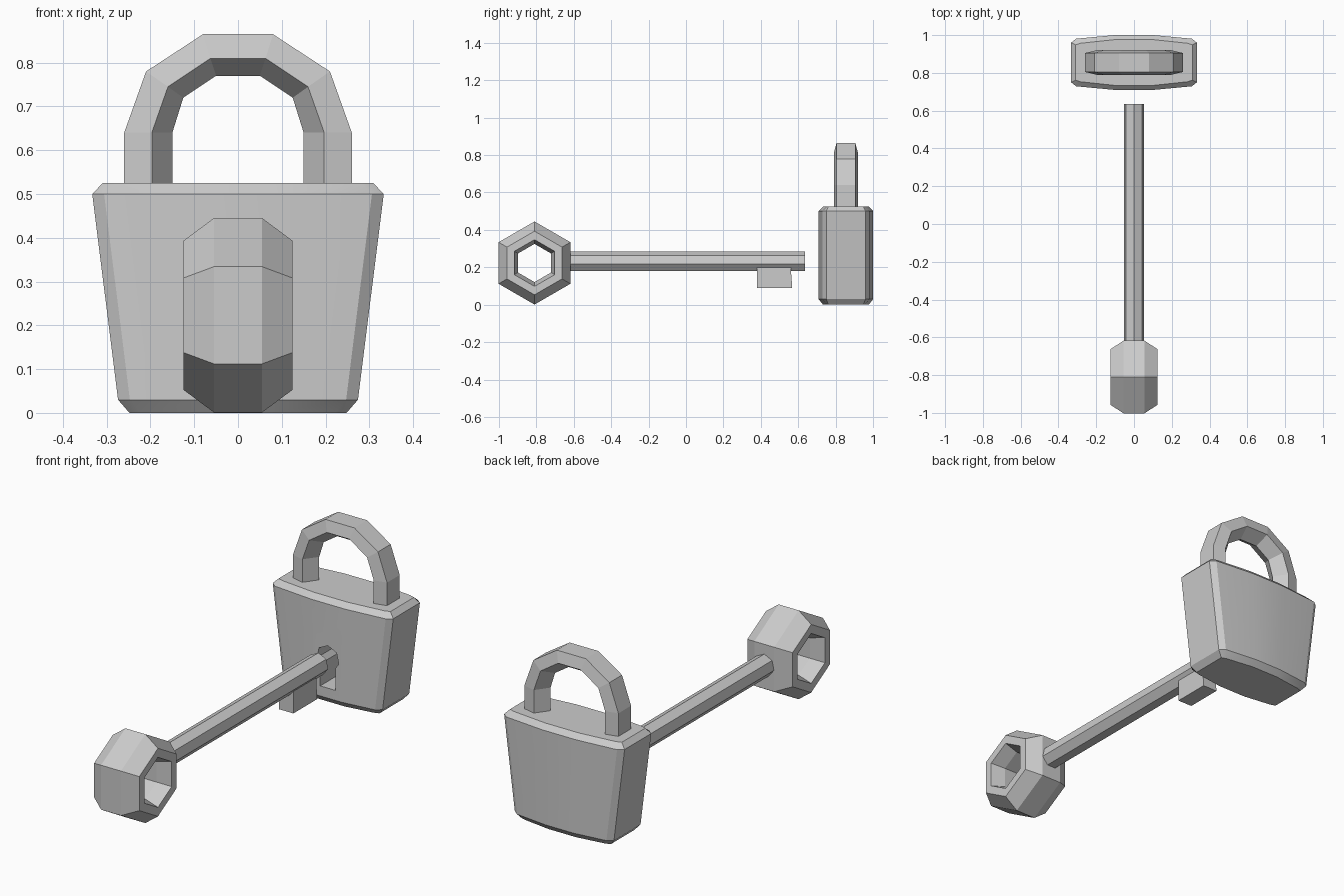
import bpy, bmesh, math

if "Cube" in bpy.data.objects:
    bpy.data.objects.remove(bpy.data.objects["Cube"])

YC = 0.855           # depth centre of the padlock
ZK = 0.23            # height of key shaft and keyhole


def loft(name, rings, cap=True, loop=False):
    """Skin equal-length rings of points into one mesh object."""
    bm = bmesh.new()
    vs = [[bm.verts.new(p) for p in r] for r in rings]
    n = len(vs[0])
    pairs = list(zip(vs, vs[1:]))
    if loop:
        pairs.append((vs[-1], vs[0]))
    for a, b in pairs:
        for i in range(n):
            j = (i + 1) % n
            bm.faces.new((a[i], a[j], b[j], b[i]))
    if cap and not loop:
        bm.faces.new(vs[0])
        bm.faces.new(vs[-1])
    bmesh.ops.recalc_face_normals(bm, faces=bm.faces)
    me = bpy.data.meshes.new(name)
    bm.to_mesh(me)
    bm.free()
    ob = bpy.data.objects.new(name, me)
    bpy.context.collection.objects.link(ob)
    return ob


def polygon(n, r):
    """Regular polygon with one corner straight up."""
    return [(r * math.sin(2 * math.pi * i / n), r * math.cos(2 * math.pi * i / n)) for i in range(n)]


# Padlock body: tapered block with bulging front and back, chamfered all round
def plan(w, inset, z):
    q = [(w - inset, 0.105 - inset / 2), (w - 0.027 - inset, 0.126 - inset), (w * 0.28, 0.146 - inset)]
    pts = q + [(-x, y) for x, y in q[::-1]]
    pts += [(-x, -y) for x, y in pts]
    return [(x, YC + y, z) for x, y in pts]


body = loft("padlock_body", [plan(0.272, 0.024, 0), plan(0.274, 0, 0.03),
                             plan(0.333, 0, 0.5), plan(0.333, 0.024, 0.525)])

# Keyhole: seven-sided hole with a slot below, sunk into the front
h = polygon(7, 0.062)
outline = h[:3] + [(0.042, -0.04), (0.042, -0.15), (-0.042, -0.15), (-0.042, -0.04)] + h[5:]
cutter = loft("keyhole_cutter", [[(x, y, ZK + z) for x, z in outline] for y in (0.65, 0.9)])
mod = body.modifiers.new("keyhole", 'BOOLEAN')
mod.object = cutter
mod.solver = 'EXACT'
bpy.context.view_layer.objects.active = body
body.select_set(True)
bpy.ops.object.modifier_apply(modifier="keyhole")
bpy.ops.object.shade_smooth_by_angle(angle=math.radians(20))
bpy.data.objects.remove(cutter)

# Shackle: five-sided section swept along the arch (outer, middle, inner x/z)
half = [((0.26, 0.50), (0.197, 0.50), (0.15, 0.50)),
        ((0.26, 0.64), (0.197, 0.64), (0.15, 0.64)),
        ((0.21, 0.78), (0.16, 0.745), (0.125, 0.72)),
        ((0.08, 0.865), (0.063, 0.81), (0.05, 0.77))]
arch = half + [tuple((-x, z) for x, z in s) for s in half[::-1]]
rings = []
for o, m, i in arch:
    section = [(o, 0.05), (m, 0.065), (i, 0), (m, -0.065), (o, -0.05)]
    rings.append([(p[0], YC + y, p[1]) for p, y in section])
loft("shackle", rings)

# Key head: six-sided ring with chamfered rims
profile = [(0.222, 0.055), (0.17, 0.125), (0.125, 0.125), (0.102, 0.055)]
profile += [(r, -x) for r, x in profile[::-1]]
loft("key_head", [[(x, -0.81 + y, 0.223 + z) for y, z in polygon(6, r)] for r, x in profile], loop=True)

# Key shaft
loft("key_shaft", [[(x, y, ZK + z) for x, z in polygon(7, 0.055)] for y in (-0.65, 0.635)])

# Key bit
side = [(0.38, 0.2), (0.56, 0.2), (0.568, 0.09), (0.38, 0.09)]
loft("key_bit", [[(x, y, z) for y, z in side] for x in (-0.04, 0.04)])
